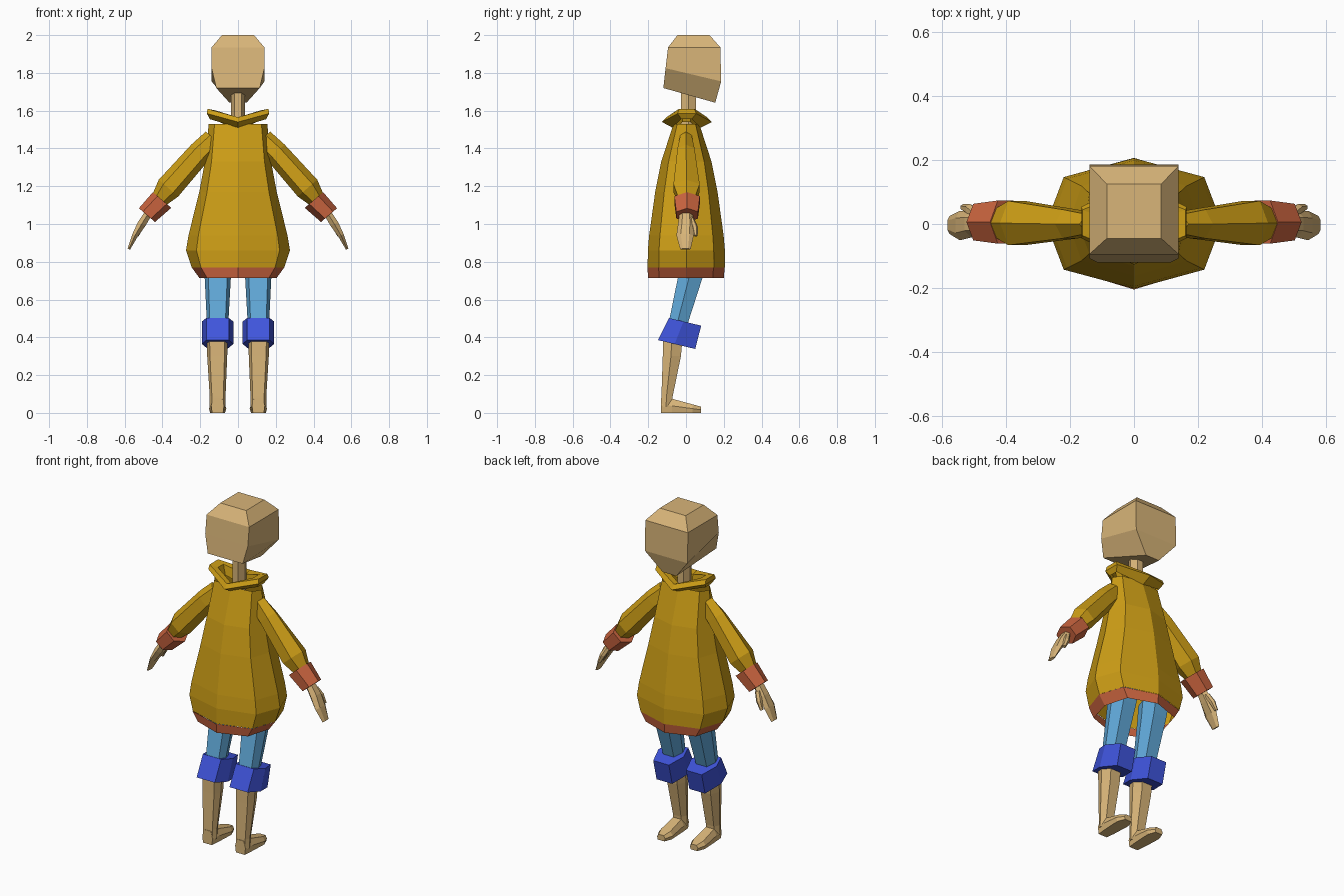
import bpy, math
from mathutils import Vector as V

if "Cube" in bpy.data.objects:
    bpy.data.objects.remove(bpy.data.objects["Cube"])


def mat(name, rgb):
    m = bpy.data.materials.new(name)
    m.diffuse_color = (*rgb, 1)
    m.use_nodes = True
    m.node_tree.nodes["Principled BSDF"].inputs["Base Color"].default_value = m.diffuse_color
    return m


SKIN = mat("skin", (0.69, 0.46, 0.19))
YELLOW = mat("yellow", (0.61, 0.34, 0.008))
RUST = mat("rust", (0.60, 0.13, 0.05))
SKY = mat("sky_blue", (0.12, 0.40, 0.70))
NAVY = mat("deep_blue", (0.05, 0.09, 0.72))


def loft(name, rings, material, caps=True, mirror=False):
    """Skin a stack of equal-length point rings with flat quads."""
    n = len(rings[0])
    verts = [p for r in rings for p in r]
    faces = []
    for k in range(len(rings) - 1):
        for i in range(n):
            j = (i + 1) % n
            faces.append((k * n + i, k * n + j, (k + 1) * n + j, (k + 1) * n + i))
    if caps:
        faces.append(tuple(range(n))[::-1])
        faces.append(tuple(range((len(rings) - 1) * n, len(rings) * n)))
    me = bpy.data.meshes.new(name)
    me.from_pydata(verts, [], faces)
    me.materials.append(material)
    ob = bpy.data.objects.new(name, me)
    bpy.context.collection.objects.link(ob)
    if mirror:
        ob.modifiers.new("mirror", 'MIRROR').use_mirror_merge = False
    return ob


def ring(c, u, v, shape):
    return [V(c) + V(u) * a + V(v) * b for a, b in shape]


def ngon(n, start=0):
    return [(math.cos(start + 2 * math.pi * i / n), math.sin(start + 2 * math.pi * i / n)) for i in range(n)]


X, Y, Z = V((1, 0, 0)), V((0, 1, 0)), V((0, 0, 1))
HEX = ngon(6)
HEXR = ngon(6, math.pi / 6)


# head: four-sided rings, (half width, y, z) for the -y side then the +y side
def head_ring(w0, y0, z0, w1, y1, z1):
    return [V((-w0, y0, z0)), V((w0, y0, z0)), V((w1, y1, z1)), V((-w1, y1, z1))]


loft("head", [head_ring(.115, -.12, 1.72, .045, .155, 1.642),
              head_ring(.14, -.108, 1.825, .14, .186, 1.755),
              head_ring(.14, -.095, 1.935, .14, .182, 1.935),
              head_ring(.085, -.045, 2.0, .085, .125, 2.0)], SKIN)

# neck
loft("neck", [ring((0, .013, z), X * .037, Y * .045, HEX) for z in (1.48, 1.72)], SKIN)

# jacket body and hem: eight-sided pear
BODY = [(0, -1), (.8, -.71), (1, 0), (.8, .71), (0, 1), (-.8, .71), (-1, 0), (-.8, -.71)]
body = [(.77, .245, .205), (.86, .275, .204), (.94, .262, .197), (1.17, .205, .165),
        (1.33, .175, .133), (1.53, .155, .068)]
loft("jacket_body", [ring((0, .002, z), X * a, Y * b, BODY) for z, a, b in body], YELLOW, caps=False)
loft("jacket_hem", [ring((0, 0, z), X * a, Y * b, BODY)
                    for z, a, b in ((.715, .205, .2), (.77, .245, .205))], RUST, caps=False)

# collar: six-sided flared band dipping at front and back
COLLAR = [(0, -.13), (.165, -.045), (.165, .055), (0, .14), (-.165, .055), (-.165, -.045)]


def collar_ring(s, sy, z):
    return [V((x * s, y * sy, z - .045 * (1 - abs(x) / .165))) for x, y in COLLAR]


loft("collar", [collar_ring(.9, .55, 1.555), collar_ring(1, .98, 1.585), collar_ring(.98, .8, 1.61),
                collar_ring(.7, .5, 1.6), collar_ring(.6, .42, 1.54)], YELLOW, caps=False)

# arm parts: rings square to the slanted arm
D = V((.65, 0, -.76)).normalized()
P = V((-D.z, 0, D.x))
if P.z < 0:
    P = -P


def arm_part(name, stations, material, shape=HEX):
    loft(name, [ring((x, y, z), P * a, Y * b, shape) for x, y, z, a, b in stations],
         material, mirror=True)


arm_part("sleeve", [(.125, 0, 1.45, .06, .035), (.20, 0, 1.38, .062, .052),
                    (.368, .003, 1.19, .068, .08), (.42, .003, 1.125, .045, .05)], YELLOW)
arm_part("cuff", [(.402, .006, 1.127, .064, .078), (.482, .006, 1.047, .056, .066)], RUST)

# hand and thumb
D = V((.43, 0, -.9)).normalized()
P = V((.9, 0, .43))
arm_part("hand", [(.46, .0, 1.08, .022, .032), (.51, 0, 1.0, .026, .042),
                  (.545, -.005, .94, .018, .046), (.578, -.003, .867, .008, .028)], SKIN, HEXR)
arm_part("thumb", [(.49, .025, 1.03, .016, .018), (.513, .045, .985, .017, .018),
                   (.535, .052, .937, .01, .01)], SKIN, HEXR)

# leg parts
OCT = [(-.72, -1), (.72, -1), (1, -.1), (.62, 1), (-.62, 1), (-1, -.1)]
loft("thigh", [ring((.108, -.045, .46), X * .056, Y * .05, OCT),
               ring((.107, .026, .73), X * .07, Y * .066, OCT),
               ring((.105, .045, .82), X * .074, Y * .07, OCT)], SKY, mirror=True)

tilt = V((0, .97, -.23))
loft("knee_cuff", [ring((.108, -.05, .362), X * .083, tilt * .102, OCT),
                   ring((.108, -.005, .482), X * .083, tilt * .088, OCT)], NAVY, mirror=True)

loft("lower_leg", [ring((.108, -.103, .03), X * .042, Y * .028, OCT),
                   ring((.108, -.1, .09), X * .042, Y * .03, OCT),
                   ring((.11, -.075, .3), X * .053, Y * .048, OCT),
                   ring((.111, -.068, .42), X * .056, Y * .052, OCT)], SKIN, mirror=True)

# foot: lofted heel to toe
FOOT = [(-.85, 0), (.85, 0), (1, .5), (.65, 1), (-.65, 1), (-1, .5)]
loft("foot", [ring((.108, y, 0), X * w, Z * h, FOOT)
              for y, w, h in ((-.133, .034, .08), (-.075, .04, .075), (.035, .046, .045),
                              (.08, .026, .033))], SKIN, mirror=True)

# make normals consistent
import bmesh
for ob in bpy.data.objects:
    bm = bmesh.new()
    bm.from_mesh(ob.data)
    bmesh.ops.recalc_face_normals(bm, faces=bm.faces)
    bm.to_mesh(ob.data)
    bm.free()
